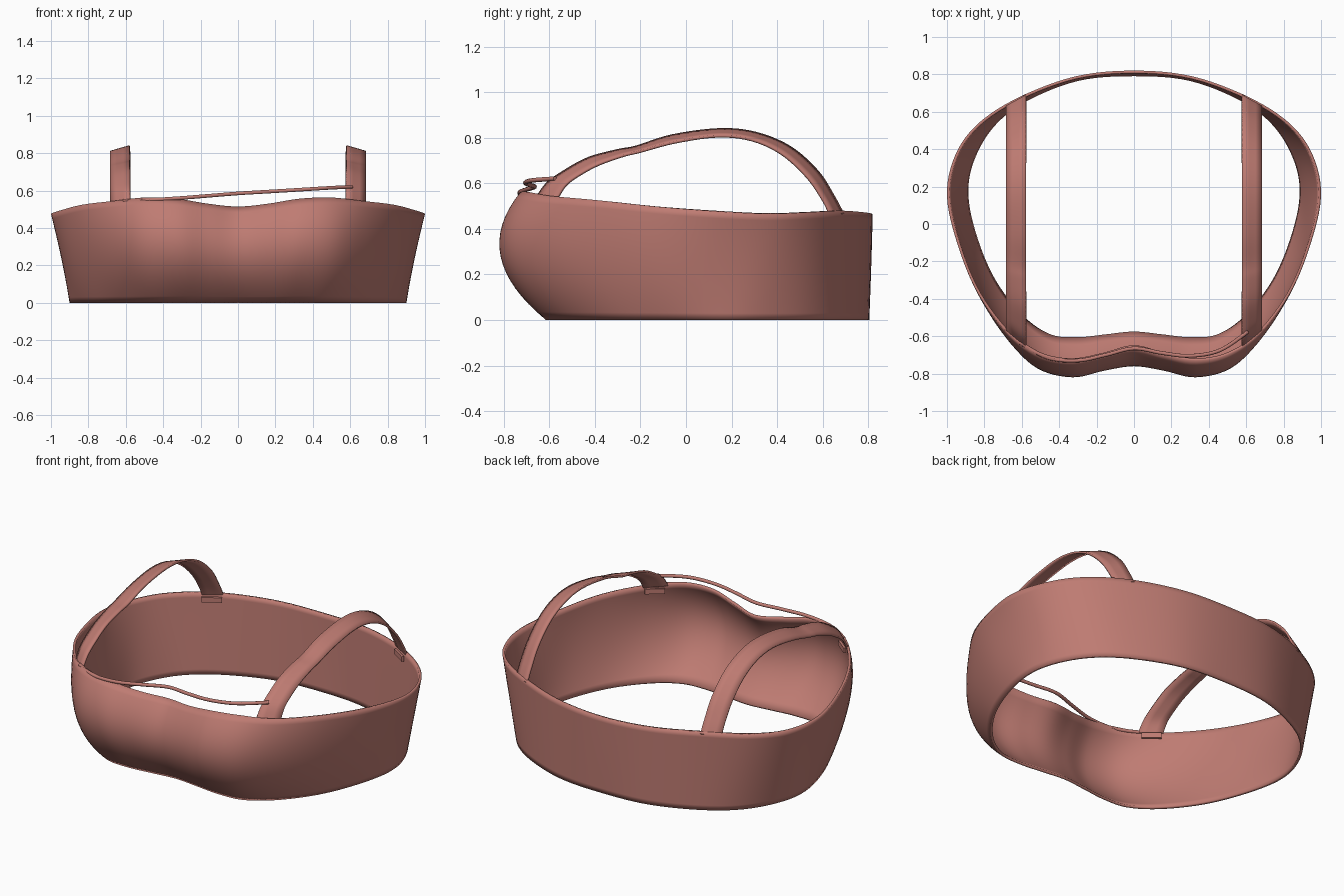
import bpy, bmesh, math
from mathutils import Vector

if "Cube" in bpy.data.objects:
    bpy.data.objects.remove(bpy.data.objects["Cube"])

mat = bpy.data.materials.new("clay_red")
mat.diffuse_color = (0.52, 0.20, 0.17, 1)
mat.use_nodes = True
mat.node_tree.nodes["Principled BSDF"].inputs["Base Color"].default_value = mat.diffuse_color


def spline(pts, steps, closed=False):
    """Catmull-Rom through points of any dimension."""
    n, out = len(pts), []
    for i in range(n if closed else n - 1):
        k = [(i + d) % n if closed else min(max(i + d, 0), n - 1) for d in (-1, 0, 1, 2)]
        for s in range(steps):
            t = s / steps
            out.append([0.5 * (2 * b + (c - a) * t + (2 * a - 5 * b + 4 * c - d) * t * t
                               + (3 * b - a - 3 * c + d) * t ** 3)
                        for a, b, c, d in zip(*[pts[j] for j in k])])
    if not closed:
        out.append(list(pts[-1]))
    return out


def loft(name, rows, closed, thickness, offset):
    """Skin a grid of points and give it thickness."""
    bm = bmesh.new()
    grid = [[bm.verts.new(p) for p in r] for r in rows]
    n = len(grid[0])
    for a, b in zip(grid, grid[1:]):
        for i in range(n if closed else n - 1):
            j = (i + 1) % n
            bm.faces.new((a[i], a[j], b[j], b[i]))
    bmesh.ops.recalc_face_normals(bm, faces=bm.faces)
    me = bpy.data.meshes.new(name)
    bm.to_mesh(me)
    bm.free()
    ob = bpy.data.objects.new(name, me)
    bpy.context.collection.objects.link(ob)
    sol = ob.modifiers.new("thickness", 'SOLIDIFY')
    sol.thickness, sol.offset = thickness, offset
    finish(ob)
    return ob


def finish(ob):
    ob.data.materials.append(mat)
    bpy.ops.object.select_all(action='DESELECT')
    ob.select_set(True)
    bpy.context.view_layer.objects.active = ob
    if ob.type == 'MESH':
        bpy.ops.object.shade_smooth_by_angle(angle=math.radians(40))


# Band: half outline, front centre to back centre
# (bottom x, y,  bulge x, y,  rim x, y,  rim z)
half = [
    (0, -.585, 0, -.76, 0, -.66, .515),
    (.15, -.60, .16, -.785, .16, -.70, .53),
    (.30, -.615, .33, -.82, .33, -.73, .557),
    (.45, -.60, .52, -.77, .50, -.70, .563),
    (.60, -.50, .68, -.61, .665, -.595, .545),
    (.75, -.31, .82, -.38, .83, -.38, .525),
    (.85, -.08, .92, -.12, .94, -.12, .497),
    (.90, .15, .955, .15, 1.0, .15, .475),
    (.87, .34, .92, .36, .955, .37, .466),
    (.76, .53, .80, .54, .83, .54, .473),
    (.58, .67, .60, .675, .61, .68, .48),
    (.30, .78, .31, .785, .31, .79, .472),
    (0, .805, 0, .815, 0, .82, .465),
]
left = [(-p[0], p[1], -p[2], p[3], -p[4], p[5], p[6]) for p in half[-2:0:-1]]
ring = spline(half + left, 6, closed=True)
rows, m = [], .6
for k in range(17):
    t = k / 16
    wb = (t - m) * (t - 1) / m
    wm = t * (t - 1) / (m * (m - 1))
    wt = t * (t - m) / (1 - m)
    rows.append([(wb * r[0] + wm * r[2] + wt * r[4],
                  wb * r[1] + wm * r[3] + wt * r[5], t * r[6]) for r in ring])
loft("chest_band", rows, True, .015, -1)

# Shoulder straps: tilted ribbon between an inner and a lower outer edge (y, z)
inner_edge = [(-.655, .54), (-.61, .60), (-.54, .65), (-.43, .71), (-.30, .745), (-.22, .76), (-.06, .81),
              (.15, .837), (.31, .82), (.46, .757), (.58, .65), (.65, .54), (.69, .465)]
outer_edge = [(-.565, .535), (-.53, .59), (-.48, .63), (-.39, .68), (-.28, .72), (-.20, .74), (-.05, .78),
              (.14, .807), (.29, .79), (.42, .73), (.53, .63), (.60, .53), (.635, .46)]
a, b = spline(inner_edge, 5), spline(outer_edge, 5)
for side, sx in (("right", 1), ("left", -1)):
    strap_rows = [[(sx * (.578 + .104 * f), p[0] + (q[0] - p[0]) * f, p[1] + (q[1] - p[1]) * f)
                   for f in (0, .33, .67, 1)] for p, q in zip(a, b)]
    loft(side + "_strap", strap_rows, False, .012, 0)

    # Stitched tabs inside the band at both strap ends
    for end, p0, p1, z in (("front", (.575, -.635), (.675, -.555), .515),
                           ("back", (.575, .675), (.675, .61), .445)):
        c = (Vector(p0) + Vector(p1)) / 2
        d = Vector(p1) - Vector(p0)
        bpy.ops.mesh.primitive_cube_add(size=1, location=(sx * c.x, c.y, z),
                                        rotation=(0, 0, sx * math.atan2(d.y, d.x)))
        tab = bpy.context.object
        tab.name = f"{side}_{end}_tab"
        tab.scale = (.11, .014, .03)
        finish(tab)

# Thin cord drawn across the front, following the bust line
cord_pts = spline([(-.61, -.635, .545), (-.46, -.715, .551), (-.30, -.73, .561), (-.15, -.70, .573),
                   (0, -.665, .585), (.15, -.69, .594), (.30, -.705, .603), (.46, -.675, .613),
                   (.61, -.575, .621)], 6)
cu = bpy.data.curves.new("front_cord", 'CURVE')
cu.dimensions = '3D'
cu.bevel_depth, cu.bevel_resolution, cu.use_fill_caps = .01, 3, True
sp = cu.splines.new('POLY')
sp.points.add(len(cord_pts) - 1)
for pt, co in zip(sp.points, cord_pts):
    pt.co = (*co, 1)
cord = bpy.data.objects.new("front_cord", cu)
bpy.context.collection.objects.link(cord)
finish(cord)
